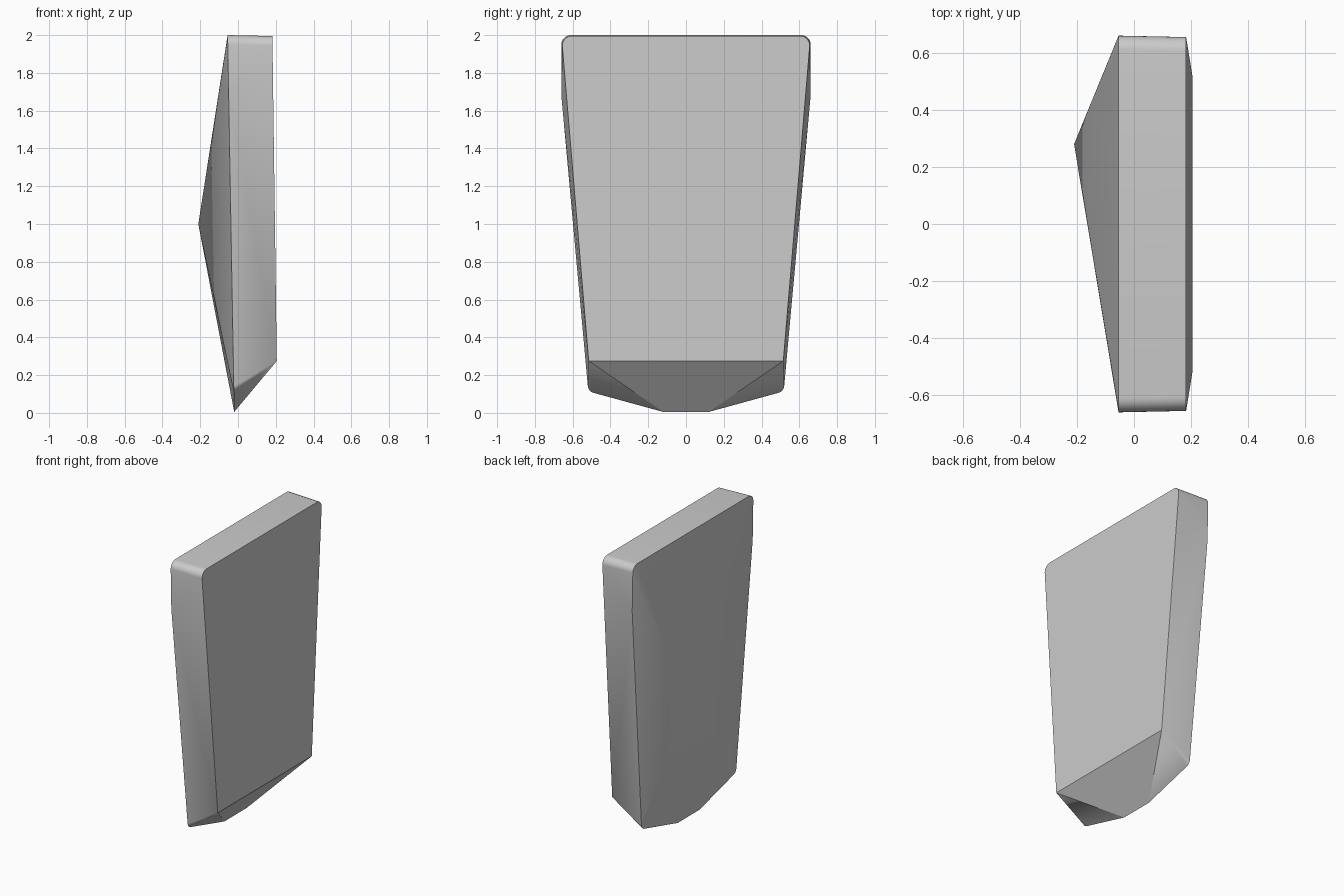
import bpy, bmesh, math

cube = bpy.data.objects.get("Cube")
if cube:
    bpy.data.objects.remove(cube)


def arc(cy, cz, r, start, end, steps=8):
    """Points (y, z) along a rounded corner."""
    angles = [math.radians(start + (end - start) * i / steps) for i in range(steps + 1)]
    return [(cy + r * math.cos(a), cz + r * math.sin(a)) for a in angles]


def rim_x(z):
    return -0.055 + 0.0175 * (2 - z)


def face_x(z):
    return 0.182 + 0.0135 * (2 - z)


# Half outline of the rim: bottom edge, rounded lower corner, sides, rounded top
rim = [(0.12, 0.005)] + arc(0.48, 0.145, 0.04, -75, -5, 6)
rim += [(0.66, 1.68)] + arc(0.61, 1.95, 0.05, 0, 90)
# Half outline of the flat face
face = [(0.515, 0.275)] + arc(0.605, 1.945, 0.05, 0, 90)

# Tapered slab: hull of both mirrored outlines and the off-centre peak
bm = bmesh.new()
for side in (1, -1):
    for y, z in rim:
        bm.verts.new((rim_x(z), side * y, z))
    for y, z in face:
        bm.verts.new((face_x(z), side * y, z))
bm.verts.new((-0.21, 0.28, 1.0))
hull = bmesh.ops.convex_hull(bm, input=bm.verts[:])
loose = [v for v in bm.verts if not v.link_faces]
bmesh.ops.delete(bm, geom=loose, context='VERTS')
bmesh.ops.dissolve_limit(bm, angle_limit=math.radians(0.5),
                         verts=bm.verts[:], edges=bm.edges[:])
bmesh.ops.recalc_face_normals(bm, faces=bm.faces[:])
mesh = bpy.data.meshes.new("tapered_slab")
bm.to_mesh(mesh)
bm.free()
slab = bpy.data.objects.new("tapered_slab", mesh)
bpy.context.collection.objects.link(slab)

# Plain grey material
grey = bpy.data.materials.new("light_grey")
grey.use_nodes = True
colour = (0.6, 0.6, 0.6, 1)
grey.diffuse_color = colour
grey.node_tree.nodes["Principled BSDF"].inputs["Base Color"].default_value = colour
mesh.materials.append(grey)

# Smooth only the rounded corners
bpy.ops.object.select_all(action='DESELECT')
slab.select_set(True)
bpy.context.view_layer.objects.active = slab
bpy.ops.object.shade_smooth_by_angle(angle=math.radians(15))
